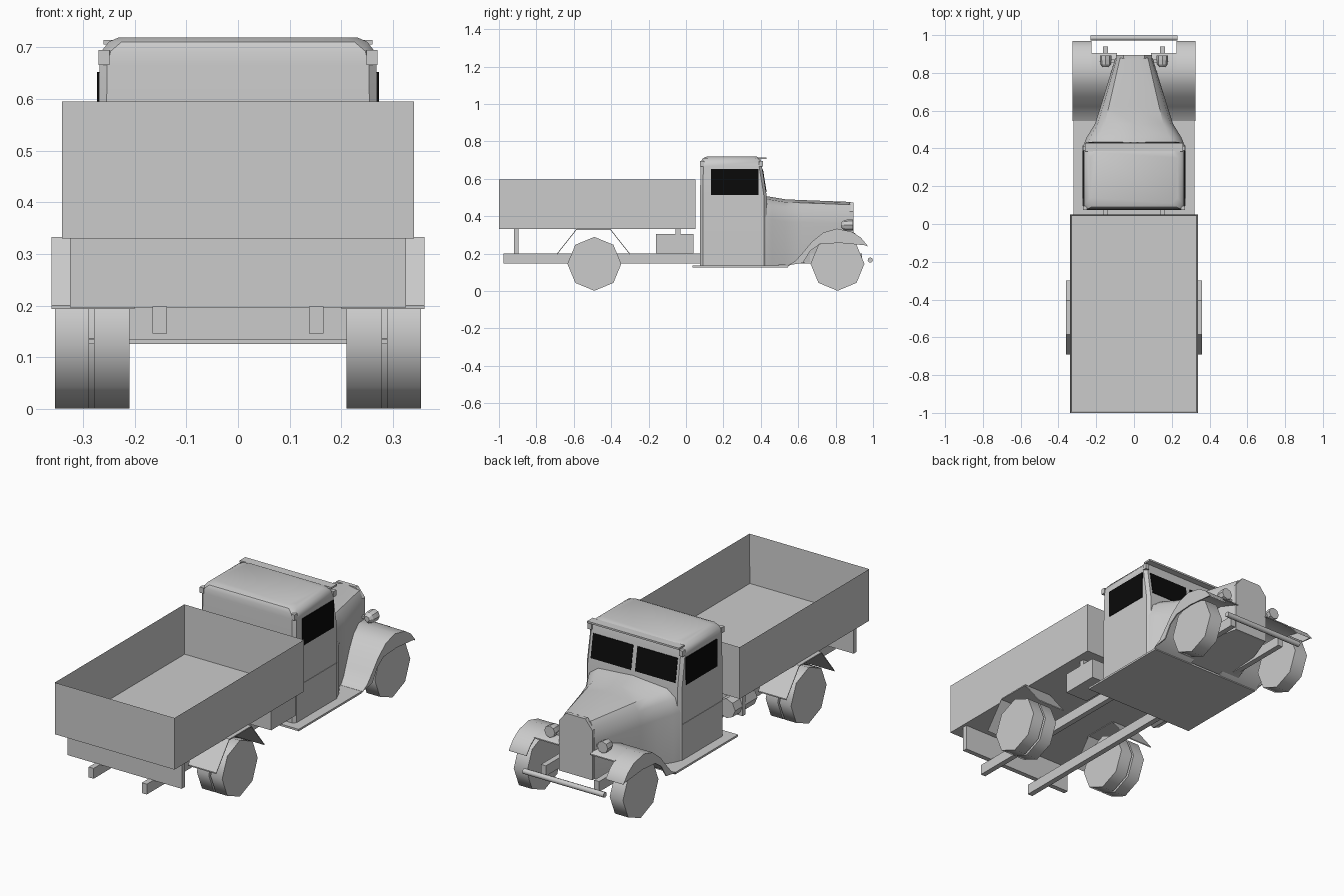
import bpy, bmesh, math
from mathutils import Vector

cube = bpy.data.objects.get("Cube")
if cube:
    bpy.data.objects.remove(cube, do_unlink=True)


def material(name, value):
    m = bpy.data.materials.new(name)
    m.use_nodes = True
    colour = (value, value, value, 1)
    m.diffuse_color = colour
    m.node_tree.nodes["Principled BSDF"].inputs["Base Color"].default_value = colour
    return m


GREY = material("body grey", 0.6)
BLACK = material("window black", 0.003)


def finish(name, bm, mat=GREY, smooth=None):
    bmesh.ops.recalc_face_normals(bm, faces=bm.faces)
    mesh = bpy.data.meshes.new(name)
    bm.to_mesh(mesh)
    bm.free()
    mesh.materials.append(mat)
    ob = bpy.data.objects.new(name, mesh)
    bpy.context.collection.objects.link(ob)
    if smooth:
        bpy.ops.object.select_all(action="DESELECT")
        ob.select_set(True)
        bpy.context.view_layer.objects.active = ob
        bpy.ops.object.shade_smooth_by_angle(angle=math.radians(smooth))
    return ob


def box(name, x, y, z, mat=GREY):
    bm = bmesh.new()
    bmesh.ops.create_cube(bm, size=1)
    for v in bm.verts:
        v.co = [lo + (c + 0.5) * (hi - lo) for c, (lo, hi) in zip(v.co, (x, y, z))]
    return finish(name, bm, mat)


def loft(name, rings, smooth=None, mat=GREY):
    """Skin equal-length closed rings and cap both ends."""
    bm = bmesh.new()
    loops = [[bm.verts.new(p) for p in ring] for ring in rings]
    for a, b in zip(loops, loops[1:]):
        for i in range(len(a)):
            j = (i + 1) % len(a)
            bm.faces.new((a[i], a[j], b[j], b[i]))
    bm.faces.new(loops[0])
    bm.faces.new(loops[-1])
    return finish(name, bm, mat, smooth)


def prism(name, outline, x0, x1, smooth=None, mat=GREY):
    """Extrude a side (y, z) outline across x."""
    return loft(name, [[(x, y, z) for y, z in outline] for x in (x0, x1)], smooth, mat)


def sheet(name, path, x0, x1, thickness=0.006, smooth=None):
    """Bent sheet: a (y, z) path thickened downward and extruded across x."""
    under = [(y, z - thickness) for y, z in reversed(path)]
    return prism(name, path + under, x0, x1, smooth)


def disc(name, axis, centre, radii, span, sides=8, smooth=None):
    """Cylinder or cone along an axis, with a vertex at the top."""
    rings = []
    for r, along in zip(radii, span):
        ring = []
        for i in range(sides):
            a = 2 * math.pi * i / sides
            p = Vector(centre)
            p[axis] = along
            p[1 - axis] += r * math.sin(a)
            p.z += r * math.cos(a)
            ring.append(p)
        rings.append(ring)
    return loft(name, rings, smooth)


# Load bed with open top
bed = bmesh.new()
bmesh.ops.create_cube(bed, size=1)
for v in bed.verts:
    v.co = (v.co.x * 0.68, -0.475 + v.co.y * 1.05, 0.4625 + v.co.z * 0.265)
top = max(bed.faces, key=lambda f: f.calc_center_median().z)
bmesh.ops.inset_region(bed, faces=[top], thickness=0.012)
bmesh.ops.translate(bed, verts=top.verts, vec=(0, 0, -0.25))
finish("load_bed", bed)
box("rear_cross_board", (-0.325, 0.325), (-0.92, -0.895), (0.197, 0.33))
box("front_cross_board", (-0.3, 0.3), (-0.055, -0.03), (0.2, 0.33))

# Tanks between bed and cab
box("tool_box", (0.17, 0.3), (-0.16, 0.04), (0.2, 0.305))
disc("air_tank", 1, (-0.25, 0, 0.25), (0.05, 0.05), (-0.15, 0.03))

# Cab as stacked rectangles with clipped corners
CAB_BACK, CAB_FRONT, SILL = 0.075, 0.433, 0.5


def cab_ring(z, x, y0, y1, r):
    return [(x, y0 + r, z), (x, y1 - r, z), (x - r, y1, z), (r - x, y1, z),
            (-x, y1 - r, z), (-x, y0 + r, z), (r - x, y0, z), (x - r, y0, z)]


loft("cab", [cab_ring(0.13, 0.27, CAB_BACK, CAB_FRONT, 0.015),
             cab_ring(SILL, 0.27, CAB_BACK, CAB_FRONT, 0.015),
             cab_ring(0.665, 0.268, 0.078, 0.406, 0.015),
             cab_ring(0.692, 0.264, 0.08, 0.402, 0.018),
             cab_ring(0.71, 0.25, 0.09, 0.395, 0.025),
             cab_ring(0.718, 0.232, 0.11, 0.38, 0.03)], 35)
box("sun_visor", (-0.26, 0.26), (0.385, 0.43), (0.705, 0.714))


# Windscreen panes follow the sloping cab front
def screen_y(z):
    return CAB_FRONT - (z - SILL) * 0.027 / 0.165


screen = [(screen_y(z) + d, z) for z, d in
          ((0.53, -0.002), (0.65, -0.002), (0.65, 0.003), (0.53, 0.003))]

# Front mudguard outline, from tip back to the running board
arch = [(0.97, 0.243), (0.935, 0.285), (0.888, 0.316), (0.807, 0.333), (0.735, 0.313),
        (0.675, 0.265), (0.62, 0.2), (0.585, 0.16), (0.545, 0.137)]
skirt = arch + [(0.625, 0.15), (0.665, 0.215), (0.715, 0.25), (0.82, 0.257)]
rear_arch = [(-0.69, 0.2), (-0.585, 0.333), (-0.405, 0.333), (-0.3, 0.2)]

for side, s in (("left", 1), ("right", -1)):
    prism(side + "_windscreen", screen, s * 0.012, s * 0.24, mat=BLACK)
    box(side + "_door_window", sorted((s * 0.266, s * 0.273)), (0.135, 0.387), (0.512, 0.652), BLACK)
    box(side + "_door_panel", sorted((s * 0.265, s * 0.272)), (0.095, 0.415), (0.14, 0.32))
    for end, y in (("rear", 0.074), ("front", 0.39)):
        box(side + "_" + end + "_roof_lug", sorted((s * 0.248, s * 0.27)), (y, y + 0.022), (0.665, 0.694))
    # Chassis rails, mudguards, lamps
    box(side + "_chassis_rail", sorted((s * 0.137, s * 0.165)), (-0.975, 0.94), (0.146, 0.199))
    sheet(side + "_front_mudguard", arch, s * 0.225, s * 0.325, smooth=40)
    sheet(side + "_inner_mudguard", [(0.905, 0.308)] + arch[2:], s * 0.09, s * 0.23, smooth=40)
    prism(side + "_mudguard_skirt", skirt, s * 0.32, s * 0.326)
    sheet(side + "_rear_mudguard", rear_arch, s * 0.2, s * 0.36)
    disc(side + "_headlamp", 1, (s * 0.15, 0, 0.352), (0.014, 0.027, 0.03, 0.03),
         (0.83, 0.845, 0.87, 0.892))
    box(side + "_lamp_bracket", sorted((s * 0.08, s * 0.15)), (0.855, 0.87), (0.335, 0.347))
    # Wheels: single in front, paired behind
    for name, y, x0, x1 in (("front_wheel", 0.81, 0.235, 0.31),
                            ("rear_inner_wheel", -0.49, 0.21, 0.278),
                            ("rear_outer_wheel", -0.49, 0.288, 0.354)):
        disc(side + "_" + name, 0, (0, y, 0.145), (0.144, 0.144), (s * x0, s * x1), 8, 50)

# Floor and running boards
box("running_board", (-0.32, 0.32), (0.035, 0.545), (0.126, 0.136))


# Bonnet tapering to the radiator
def bonnet_ring(y, w, top, bottom):
    half = [(w, bottom), (w, top - 0.12), (0.93 * w, top - 0.05), (0.75 * w, top - 0.015)]
    pts = half + [(0, top)] + [(-x, z) for x, z in reversed(half)]
    return [(x, y, z) for x, z in pts]


loft("bonnet", [bonnet_ring(0.425, 0.265, 0.507, 0.135), bonnet_ring(0.46, 0.25, 0.502, 0.135),
                bonnet_ring(0.53, 0.207, 0.49, 0.14), bonnet_ring(0.62, 0.178, 0.486, 0.15),
                bonnet_ring(0.88, 0.098, 0.476, 0.17)], 40)

# Radiator with clipped top corners
grille = [(0.095, 0.17), (0.095, 0.425), (0.055, 0.474), (-0.055, 0.474), (-0.095, 0.425), (-0.095, 0.17)]
loft("radiator", [[(x, y, z) for x, z in grille] for y in (0.875, 0.895)])

# Bumper
disc("front_bumper", 0, (0, 0.985, 0.165), (0.014, 0.014), (-0.23, 0.23), 8, 50)
